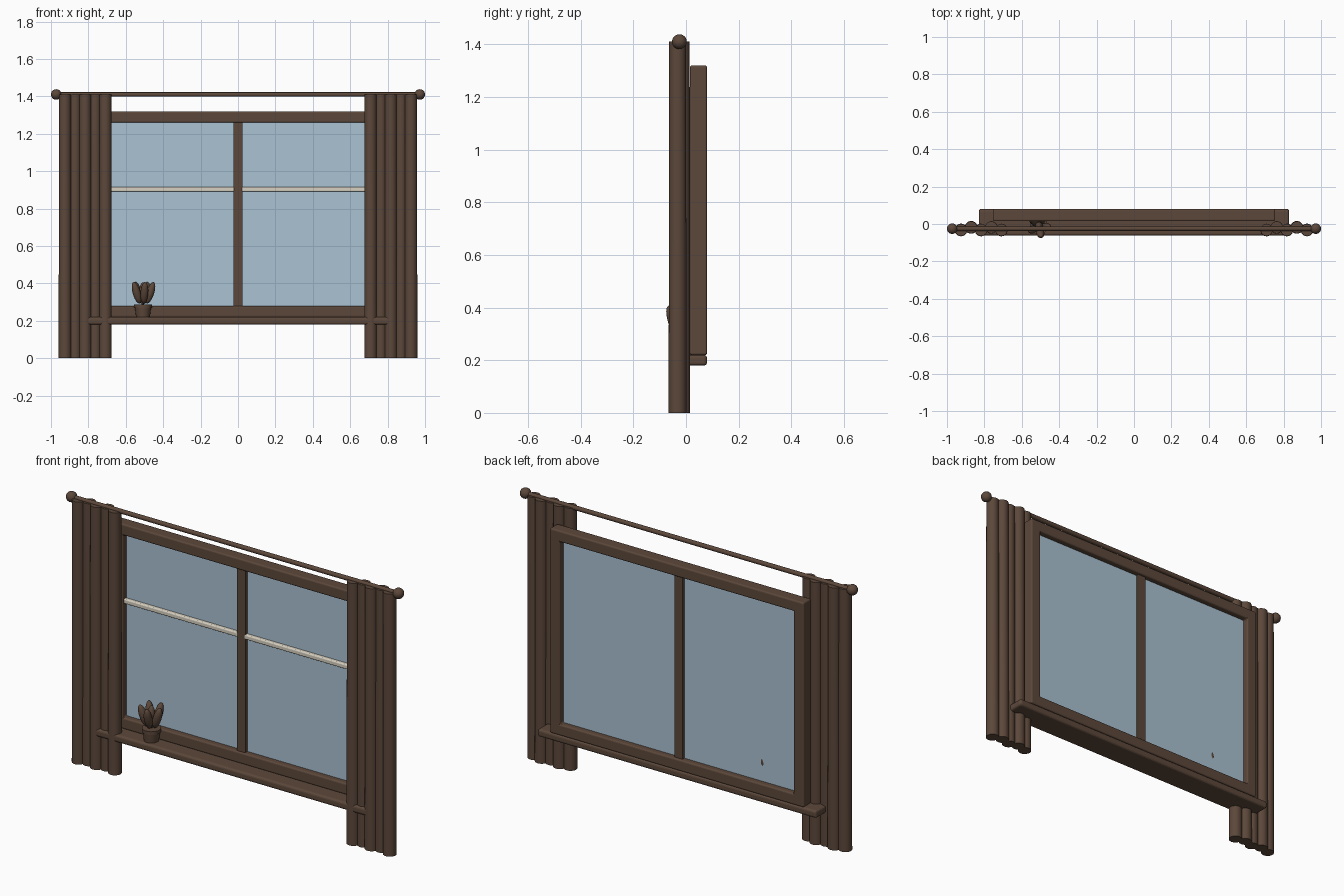
import bpy, bmesh, math
from mathutils import Matrix, Vector

cube = bpy.data.objects.get("Cube")
if cube:
    bpy.data.objects.remove(cube, do_unlink=True)


def material(name, rgb):
    m = bpy.data.materials.new(name)
    m.use_nodes = True
    m.diffuse_color = (*rgb, 1)
    m.node_tree.nodes["Principled BSDF"].inputs["Base Color"].default_value = (*rgb, 1)
    return m


BROWN = material("dark_brown", (0.107, 0.064, 0.043))
GLASS = material("pale_blue", (0.40, 0.54, 0.65))
CREAM = material("cream", (0.69, 0.64, 0.54))


def finish(name, bm, mat, smooth=True):
    bmesh.ops.recalc_face_normals(bm, faces=bm.faces)
    mesh = bpy.data.meshes.new(name)
    bm.to_mesh(mesh)
    bm.free()
    mesh.materials.append(mat)
    obj = bpy.data.objects.new(name, mesh)
    bpy.context.collection.objects.link(obj)
    if smooth:
        bpy.ops.object.select_all(action="DESELECT")
        obj.select_set(True)
        bpy.context.view_layer.objects.active = obj
        bpy.ops.object.shade_smooth_by_angle(angle=math.radians(40))
    return obj


def bevel(obj, width):
    mod = obj.modifiers.new("soft_edges", "BEVEL")
    mod.width, mod.segments = width, 3
    mod.limit_method = "ANGLE"


def box(name, low, high, mat, edge=0):
    low, high = Vector(low), Vector(high)
    bm = bmesh.new()
    bmesh.ops.create_cube(bm, size=1, matrix=Matrix.Translation((low + high) / 2)
                          @ Matrix.Diagonal((*(high - low), 1)))
    obj = finish(name, bm, mat, smooth=False)
    if edge:
        bevel(obj, edge)
    return obj


def cone(bm, centre, r_low, r_high, depth, turn=Matrix(), sides=24):
    bmesh.ops.create_cone(bm, cap_ends=True, segments=sides, radius1=r_low, radius2=r_high,
                          depth=depth, matrix=Matrix.Translation(centre) @ turn)


# Window frame: one mitred ring given thickness
FRONT, BACK = 0.015, 0.08
bm = bmesh.new()
corners = [(-1, 0), (1, 0), (1, 1), (-1, 1)]
outer = [bm.verts.new((sx * 0.755, FRONT, 0.22 + sz * 1.10)) for sx, sz in corners]
inner = [bm.verts.new((sx * 0.695, FRONT, 0.28 + sz * 0.98)) for sx, sz in corners]
for i in range(4):
    j = (i + 1) % 4
    bm.faces.new((outer[i], outer[j], inner[j], inner[i]))
ring = bmesh.ops.extrude_face_region(bm, geom=bm.faces[:])
bmesh.ops.translate(bm, vec=(0, BACK - FRONT, 0),
                    verts=[g for g in ring["geom"] if isinstance(g, bmesh.types.BMVert)])
bevel(finish("window_frame", bm, BROWN, smooth=False), 0.008)

# Sill, centre post, glass and crossbars
box("window_sill", (-0.83, -0.062, 0.18), (0.83, BACK, 0.22), BROWN, 0.012)
box("centre_post", (-0.025, 0.025, 0.27), (0.025, 0.065, 1.27), BROWN, 0.004)
box("glass_pane", (-0.70, 0.0455, 0.275), (0.70, 0.0495, 1.265), GLASS)
for side, a, b in (("right", -0.70, -0.02), ("left", 0.02, 0.70)):
    box(side + "_crossbar", (a, 0.023, 0.89), (b, 0.0465, 0.915), CREAM, 0.006)

# Curtain rod with ball ends
ROD_Y, ROD_Z = -0.025, 1.41
bm = bmesh.new()
cone(bm, (0, ROD_Y, ROD_Z), 0.012, 0.012, 1.94, Matrix.Rotation(math.pi / 2, 4, "Y"), 16)
finish("curtain_rod", bm, BROWN)
for side, s in (("right", -1), ("left", 1)):
    bm = bmesh.new()
    bmesh.ops.create_uvsphere(bm, u_segments=24, v_segments=16, radius=0.028,
                              matrix=Matrix.Translation((s * 0.972, ROD_Y, ROD_Z)))
    finish(side + "_rod_end", bm, BROWN)

    # Curtain made of staggered, slightly tapered folds
    bm = bmesh.new()
    for i in range(5):
        y = ROD_Y + (0.007 if i % 2 else -0.007)
        cone(bm, (s * (0.709 + 0.054 * i), y, 0.705), 0.034, 0.032, 1.41)
    finish(side + "_curtain", bm, BROWN)

# Plant pot with rim
PX, PY = -0.508, -0.01
bm = bmesh.new()
cone(bm, (PX, PY, 0.245), 0.037, 0.043, 0.05)
cone(bm, (PX, PY, 0.277), 0.047, 0.047, 0.018)
finish("plant_pot", bm, BROWN)

# Plump leaves: a leaning ring around an upright one
bm = bmesh.new()
shape = Matrix.Diagonal((0.021, 0.021, 0.06, 1))
for i in range(5):
    turn = Matrix.Rotation(math.radians(65 + 72 * i), 4, "Z")
    lean = Matrix.Translation((0.039, 0, 0.35)) @ Matrix.Rotation(math.radians(18), 4, "Y")
    bmesh.ops.create_uvsphere(bm, u_segments=16, v_segments=12, radius=1,
                              matrix=Matrix.Translation((PX, PY, 0)) @ turn @ lean @ shape)
bmesh.ops.create_uvsphere(bm, u_segments=16, v_segments=12, radius=1,
                          matrix=Matrix.Translation((PX, PY, 0.345)) @ shape)
finish("plant_leaves", bm, BROWN)
